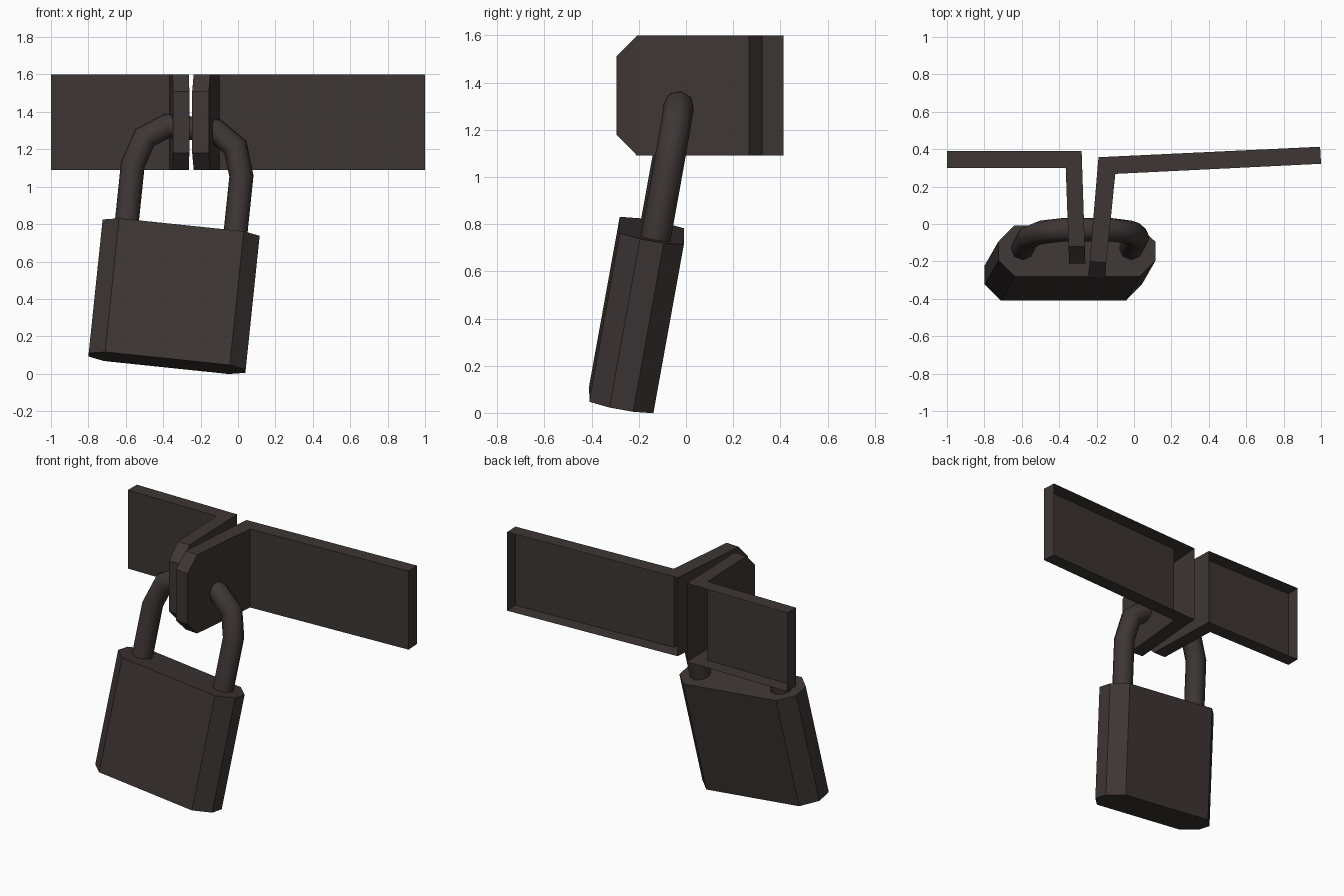
import bpy, bmesh, math
from mathutils import Matrix, Vector

if "Cube" in bpy.data.objects:
    bpy.data.objects.remove(bpy.data.objects["Cube"])

iron = bpy.data.materials.new("dark iron")
iron.diffuse_color = (0.047, 0.037, 0.035, 1)
iron.use_nodes = True
iron.node_tree.nodes["Principled BSDF"].inputs["Base Color"].default_value = iron.diffuse_color


def make_object(name, bm, fix_normals=True):
    if fix_normals:
        bmesh.ops.recalc_face_normals(bm, faces=bm.faces)
    me = bpy.data.meshes.new(name)
    bm.to_mesh(me)
    bm.free()
    me.materials.append(iron)
    ob = bpy.data.objects.new(name, me)
    bpy.context.collection.objects.link(ob)
    return ob


def bridge(bm, rings, skip=()):
    """Join rings of vertices into a tube; skip holds (segment, side) pairs left open."""
    n = len(rings[0])
    vs = [[bm.verts.new(p) for p in r] for r in rings]
    for s in range(len(vs) - 1):
        for i in range(n):
            if (s, i) not in skip:
                j = (i + 1) % n
                bm.faces.new((vs[s][i], vs[s][j], vs[s + 1][j], vs[s + 1][i]))
    bm.faces.new(vs[0][::-1])
    bm.faces.new(vs[-1])


# Bent hasp plates: hollow, open at the back, with a chamfered tongue
def hasp(name, stations):
    z_spans = [(1.09, 1.6)] * 3 + [(1.18, 1.51)]
    rings = []
    for (bx, by, fx, fy), (lo, hi) in zip(stations, z_spans):
        rings.append([(bx, by, lo), (bx, by, hi), (fx, fy, hi), (fx, fy, lo)])
    bm = bmesh.new()
    bridge(bm, rings, skip={(0, 0)})
    return make_object(name, bm)


hasp("left_hasp_plate", [(-1, 0.39, -1, 0.30), (-0.28, 0.39, -0.365, 0.30),
                         (-0.263, -0.12, -0.35, -0.12), (-0.26, -0.21, -0.347, -0.21)])
hasp("right_hasp_plate", [(0.995, 0.413, 1.0, 0.322), (-0.19, 0.357, -0.10, 0.268),
                          (-0.237, -0.20, -0.148, -0.207), (-0.245, -0.285, -0.155, -0.295)])

# Tilted frame of the padlock, origin at the middle of the body's top
up = Vector((0.102, 0.177, 0.979)).normalized()
side = Vector((0.995, 0, -0.104)).normalized()
side = (side - up * side.dot(up)).normalized()
depth = up.cross(side)
frame = Matrix((side, depth, up)).transposed().to_4x4()
frame.translation = (-0.305, -0.145, 0.772)

# Padlock body: chamfered block
w, d, c = 0.422, 0.138, 0.087
outline = [(w, d - c), (w - c, d), (c - w, d), (-w, d - c),
           (-w, c - d), (c - w, -d), (w - c, -d), (w, c - d)]
bm = bmesh.new()
bridge(bm, [[(x, y, z) for x, y in outline] for z in (-0.73, 0)])
make_object("padlock_body", bm).matrix_world = frame

# Shackle: eight-sided tube along a bent path
half = [(-0.292, -0.03), (-0.292, 0.325), (-0.244, 0.478), (-0.13, 0.555)]
path = [Vector((x, 0.016, z)) for x, z in half + [(-x, z) for x, z in half[::-1]]]
R, N = 0.064, 8
rings = []
for i, p in enumerate(path):
    a = (p - path[i - 1]).normalized() if i else Vector((0, 0, 1))
    b = (path[i + 1] - p).normalized() if i < len(path) - 1 else a
    tangent = (a + b).normalized()
    out = Vector((0, 1, 0)).cross(tangent) / tangent.dot(a)
    rings.append([p + R * (math.cos(t) * out + math.sin(t) * Vector((0, 1, 0)))
                  for t in (2 * math.pi * k / N for k in range(N))])
bm = bmesh.new()
bridge(bm, rings)
shackle = make_object("shackle", bm)
shackle.matrix_world = frame
bpy.context.view_layer.objects.active = shackle
shackle.select_set(True)
bpy.ops.object.shade_smooth_by_angle(angle=math.radians(50))
